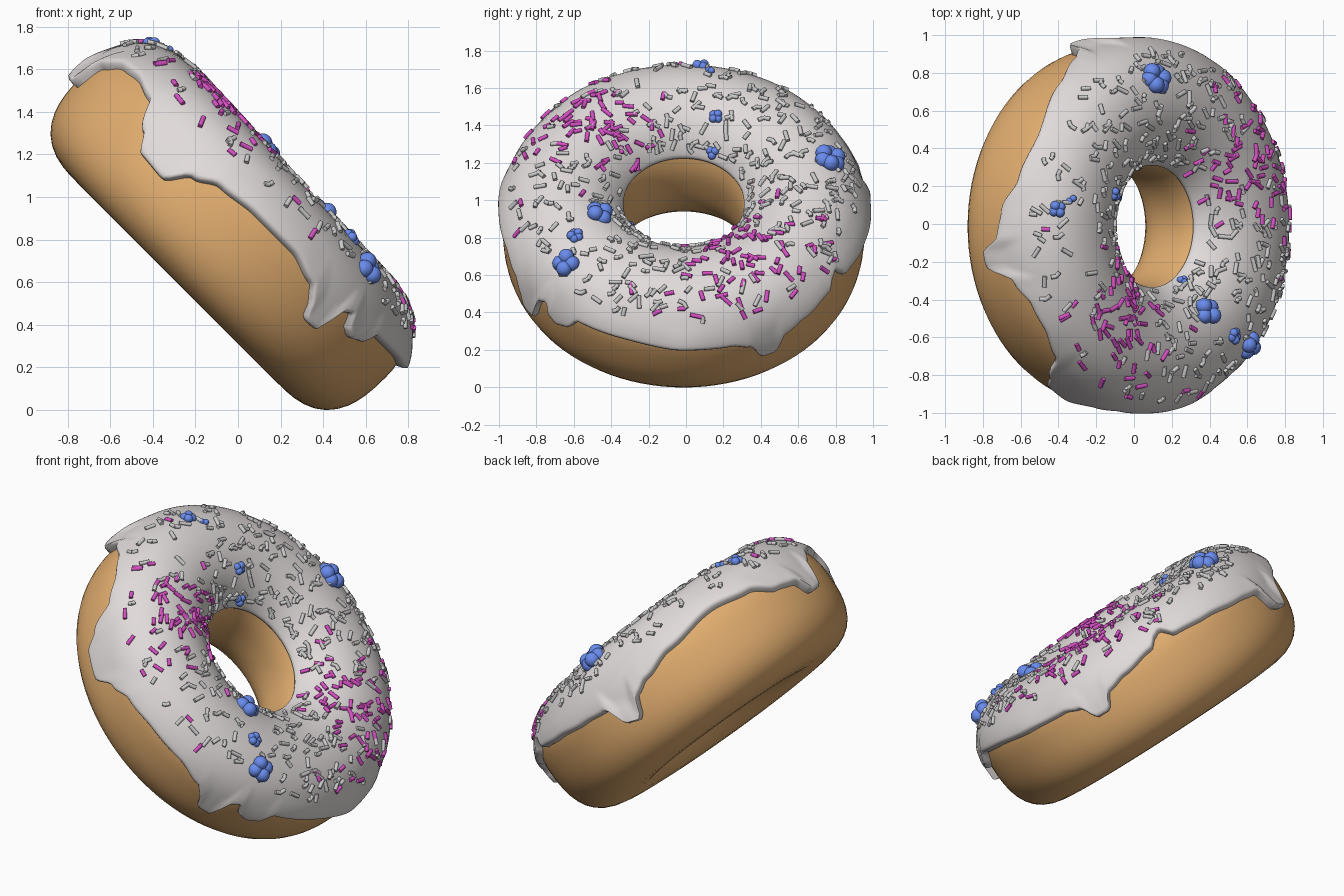
import bpy, bmesh, math, random
from mathutils import Vector, Matrix

if "Cube" in bpy.data.objects:
    bpy.data.objects.remove(bpy.data.objects["Cube"])

random.seed(7)
R, A, B_BOT, SU = 0.641, 0.327, 0.385, 1.038
THICK = 0.028
TILT = Matrix.Translation((-0.012, -0.012, 0.868)) @ Matrix.Rotation(math.radians(45), 4, 'Y')

# Lower edge of the icing around the ring: (angle in degrees, height)
EDGE = [(0, .07), (15, .06), (21, .03), (25, -.06), (29, -.06), (33, .03), (40, .06),
        (52, .10), (56, .16), (58, .18), (62, .10), (75, .08), (90, .05), (100, .03),
        (105, -.10), (109, -.12), (113, 0), (118, .04), (130, .10), (150, .16),
        (165, .12), (175, .04), (183, .02), (188, -.07), (192, -.07), (197, .08),
        (206, .15), (215, .165), (225, .13), (233, 0), (238, -.08), (247, -.09),
        (253, .01), (260, .07), (272, .095), (286, .095), (296, .05), (299, 0),
        (302, -.085), (306, -.085), (309, .06), (312, .085), (314, .02), (317, 0),
        (321, .02), (325, .09), (340, .09), (360, .07)]
# Places where the lip stands further off the dough: (angle, extra)
FLARES = [(107, .026), (188, .02), (0, .014), (360, .014)]


def edge_height(deg):
    for (a0, h0), (a1, h1) in zip(EDGE, EDGE[1:]):
        if a0 <= deg <= a1:
            t = (deg - a0) / (a1 - a0)
            return h0 + (h1 - h0) * t * t * (3 - 2 * t)


def top_height(phi):
    """The ring is a little thinner at its lower end."""
    return 0.333 - 0.024 * math.cos(phi)


def surface(phi, theta, off=0.0):
    """Point on the ring; the tube section is a soft superellipse."""
    c, s = math.cos(theta), math.sin(theta)
    b, k = (top_height(phi), 2.2) if s >= 0 else (B_BOT, 2.75)
    if c < 0 <= s:
        k = 2.0
    r = (abs(c / A) ** k + abs(s / b) ** k) ** (-1 / k) + off
    rad = R + r * c
    return Vector((SU * rad * math.cos(phi), rad * math.sin(phi), r * s))


def material(name, rgb):
    m = bpy.data.materials.new(name)
    m.diffuse_color = (*rgb, 1)
    m.use_nodes = True
    m.node_tree.nodes["Principled BSDF"].inputs["Base Color"].default_value = m.diffuse_color
    return m


def finish(bm, name, mat=None, smooth=40):
    bmesh.ops.recalc_face_normals(bm, faces=bm.faces)
    me = bpy.data.meshes.new(name)
    bm.to_mesh(me)
    bm.free()
    ob = bpy.data.objects.new(name, me)
    bpy.context.collection.objects.link(ob)
    ob.matrix_world = TILT
    if mat:
        me.materials.append(mat)
    bpy.ops.object.select_all(action='DESELECT')
    ob.select_set(True)
    bpy.context.view_layer.objects.active = ob
    bpy.ops.object.shade_smooth_by_angle(angle=math.radians(smooth))
    return ob


def skin(rows, wrap):
    """Quads between rings of points; wrap closes each ring."""
    bm = bmesh.new()
    vs = [[bm.verts.new(p) for p in row] for row in rows]
    n = len(rows[0])
    for i in range(len(vs)):
        a, b = vs[i], vs[(i + 1) % len(vs)]
        for j in range(n if wrap else n - 1):
            k = (j + 1) % n
            bm.faces.new((a[j], b[j], b[k], a[k]))
    return bm


# Dough
N, M = 96, 48
dough = [[surface(2 * math.pi * i / N, 2 * math.pi * j / M) for j in range(M)] for i in range(N)]
finish(skin(dough, True), "dough", material("dough", (0.76, 0.42, 0.16)))

# Icing with drips and a rounded lip
N, M = 288, 34
rows = []
for i in range(N):
    phi, deg = 2 * math.pi * i / N, 360 * i / N
    t_out = math.atan2(edge_height(deg), A)
    t_in = math.pi - math.atan2(0.14 - 0.02 * math.cos(phi), A)
    flare = 0.014 + sum(x * math.exp(-((deg - a) / 7) ** 2) for a, x in FLARES)
    row = []
    for j in range(M + 1):
        f = (1 - math.cos(math.pi * j / M)) / 2
        th = t_in + (t_out - t_in) * f
        e = min(1, min(th - t_out, t_in - th) / 0.07)
        lip = flare * max(0, 1 - (th - t_out) / 0.4)
        off = -0.01 + (THICK + lip + 0.01) * math.sqrt(max(0, e * (2 - e)))
        row.append(surface(phi, th, off))
    rows.append(row)
finish(skin(rows, False), "icing", material("icing", (0.75, 0.71, 0.70)), 60)


def frame(phi, theta):
    """Point on the icing, its normal and its tangent."""
    p = surface(phi, theta, THICK)
    du = (surface(phi + .01, theta, THICK) - p).normalized()
    dv = (surface(phi, theta + .01, THICK) - p).normalized()
    n = du.cross(dv).normalized()
    if n.dot(p - Vector((SU * R * math.cos(phi), R * math.sin(phi), 0))) < 0:
        n = -n
    return p, n, du


def sprinkles(name, spots, mat=None):
    bm = bmesh.new()
    for phi, theta in spots:
        p, n, t = frame(phi, theta)
        d = Matrix.Rotation(random.uniform(0, math.pi), 3, n) @ t
        length = random.uniform(0.04, 0.07)
        bent = random.choice((0, 0, 0.7)) if mat is None else 0
        for k in ((-1, 1) if bent else (0,)):
            dk = Matrix.Rotation(k * bent / 2, 3, n) @ d
            ln = length / 2 if k else length
            m = Matrix.Translation(p + n * 0.005 + dk * (k * ln * 0.47)) \
                @ dk.to_track_quat('Z', 'Y').to_matrix().to_4x4()
            bmesh.ops.create_cone(bm, cap_ends=True, segments=10, radius1=0.0115,
                                  radius2=0.0115, depth=ln, matrix=m)
    finish(bm, name, mat, 50)


# Grey sprinkles all around, magenta ones in two patches
patches = (28, 232)
grey = []
while len(grey) < 350:
    deg = random.uniform(0, 360)
    if min(abs((deg - c + 180) % 360 - 180) for c in patches) > 22 or random.random() < 0.3:
        grey.append((math.radians(deg), math.radians(random.uniform(38, 145))))
sprinkles("grey_sprinkles", grey)
pink = [(math.radians(random.gauss(patches[i % 2], 19)),
         math.radians(min(145, max(38, random.gauss(85, 32))))) for i in range(155)]
sprinkles("magenta_sprinkles", pink, material("magenta", (0.68, 0.08, 0.56)))

# Blue berry clusters: (down-slope, sideways, ball radius, ball count)
bm = bmesh.new()
for u, v, r, count in [(-.16, .78, .045, 6), (.24, -.45, .043, 4), (.585, -.63, .042, 4),
                       (.425, -.58, .024, 5), (-.88, .09, .026, 4), (-.81, .14, .018, 2),
                       (-.47, .17, .022, 4), (-.32, .15, .022, 3), (.19, -.28, .018, 3)]:
    phi = math.atan2(v, u / SU)
    off = math.hypot(u / SU, v) - R
    x = min(0.95, abs(off) / (A + THICK))
    th = math.atan2((top_height(phi) + THICK) * (1 - x ** 2.2) ** (1 / 2.2), off)
    p, n, t = frame(phi, th)
    s = n.cross(t)
    for k in range(count):
        a = 2 * math.pi * k / count + u
        c = p + n * r * 0.3 * (k % 2) \
            + (t * math.cos(a) + s * math.sin(a)) * r * (0.55 + count * 0.07)
        bmesh.ops.create_uvsphere(bm, u_segments=16, v_segments=10, radius=r,
                                  matrix=Matrix.Translation(c))
finish(bm, "blue_berries", material("blue", (0.14, 0.26, 0.85)))
